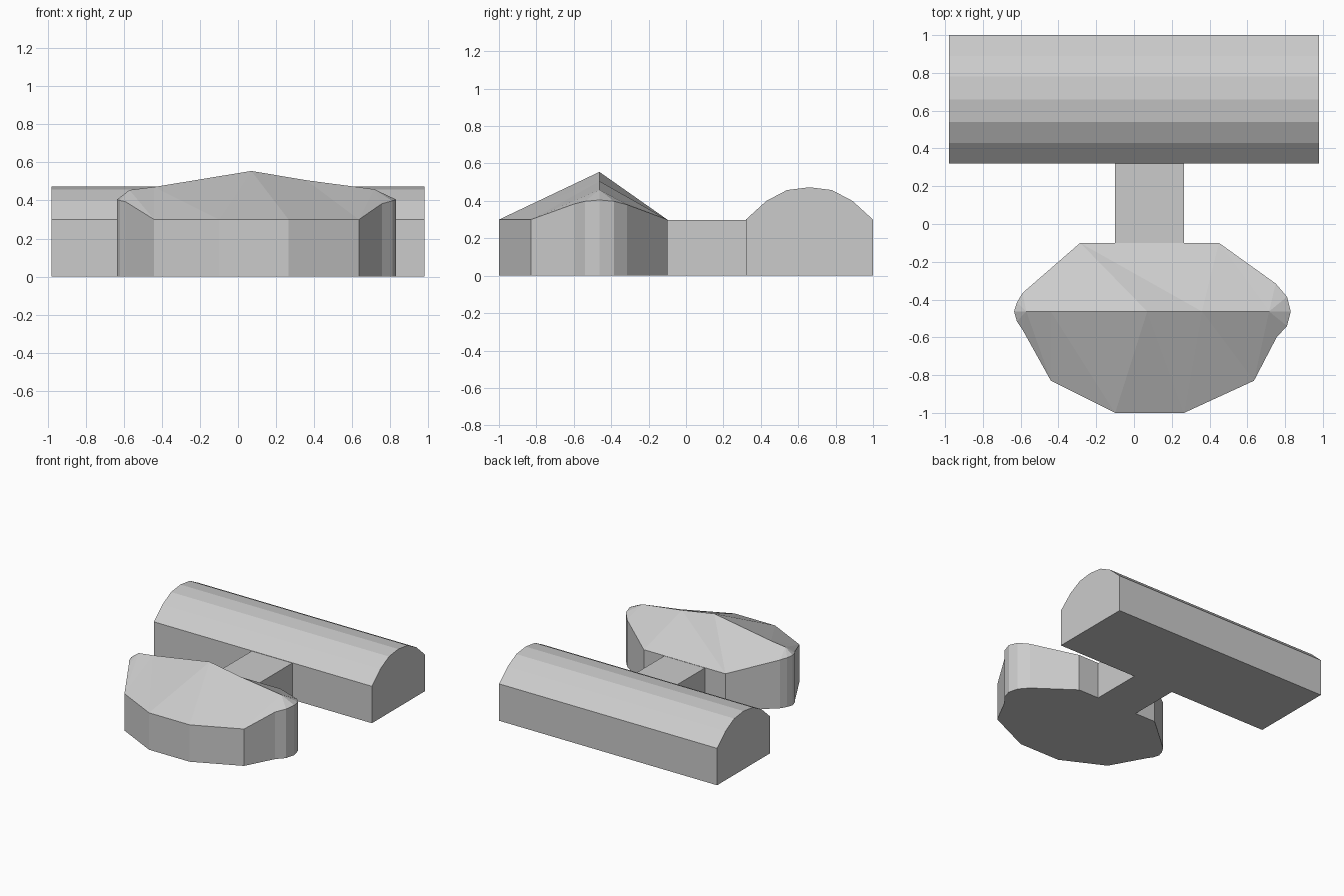
import bpy, bmesh

if "Cube" in bpy.data.objects:
    bpy.data.objects.remove(bpy.data.objects["Cube"])

def finish(name, bm):
    bmesh.ops.remove_doubles(bm, verts=bm.verts, dist=1e-4)
    bmesh.ops.recalc_face_normals(bm, faces=bm.faces)
    mesh = bpy.data.meshes.new(name)
    bm.to_mesh(mesh)
    bm.free()
    obj = bpy.data.objects.new(name, mesh)
    bpy.context.collection.objects.link(obj)

def extrude_x(name, profile, x0, x1):
    """Extrude a (y, z) profile along x."""
    bm = bmesh.new()
    face = bm.faces.new([bm.verts.new((x0, y, z)) for y, z in profile])
    new = bmesh.ops.extrude_face_region(bm, geom=[face], use_keep_orig=True)['geom']
    bmesh.ops.translate(bm, vec=(x1 - x0, 0, 0),
                        verts=[v for v in new if isinstance(v, bmesh.types.BMVert)])
    finish(name, bm)

# Long hall with faceted vaulted roof
half = [(.34, .30), (.23, .40), (.12, .458), (0, .473)]
vault = [(.66 - d, z) for d, z in half] + [(.66 + d, z) for d, z in half[-2::-1]]
extrude_x("long_hall", [(.32, 0)] + vault + [(1, 0)], -.98, .98)

# Flat link between the two buildings
extrude_x("link", [(-.10, 0), (-.10, .298), (.32, .298), (.32, 0)], -.10, .265)

# Pavilion: faceted plan, eaves rising towards the ends, sloping ridge
front = [(-.59, -.56), (-.44, -.83), (-.10, -1), (.265, -1), (.635, -.83), (.755, -.60)]
right = [(.81, -.54), (.83, -.463), (.81, -.385)]
back = [(-.59, -.365), (-.285, -.10), (.45, -.10), (.75, -.315)]
left = [(-.62, -.415), (-.635, -.463), (-.62, -.515)]
ridge = [(-.57, .455), (-.44, .471), (.07, .555), (.36, .506), (.715, .459)]

def eave(y):
    """Eave height along the depth of the pavilion."""
    pts = [(-1, .30), (-.83, .30), (-.60, .383), (-.54, .398), (-.463, .405),
           (-.385, .398), (-.315, .380), (-.10, .30)]
    for (a, za), (b, zb) in zip(pts, pts[1:]):
        if y <= b:
            return za + (zb - za) * (y - a) / (b - a)
    return .30

bm = bmesh.new()
outline = front + right + back[::-1] + left
top = {p: bm.verts.new((*p, eave(p[1]))) for p in outline}
base = {p: bm.verts.new((*p, 0)) for p in outline}
crest = [bm.verts.new((x, -.463, z)) for x, z in ridge]
bm.faces.new([base[p] for p in outline])
for p, q in zip(outline, outline[1:] + outline[:1]):
    bm.faces.new((base[p], base[q], top[q], top[p]))

# Roof slopes: stitch each eave chain to the ridge
for chain in (front, back):
    e = [top[p] for p in chain]
    i = j = 0
    while i < len(e) - 1 or j < len(crest) - 1:
        if j == len(crest) - 1 or (i < len(e) - 1 and e[i + 1].co.x <= crest[j + 1].co.x):
            bm.faces.new((e[i], e[i + 1], crest[j]))
            i += 1
        else:
            bm.faces.new((e[i], crest[j + 1], crest[j]))
            j += 1

# Rounded roof ends: fans around the ridge ends
for tip, fan in ((crest[-1], [front[-1]] + right + [back[-1]]),
                 (crest[0], [back[0]] + left + [front[0]])):
    for p, q in zip(fan, fan[1:]):
        bm.faces.new((tip, top[p], top[q]))
finish("pavilion", bm)
